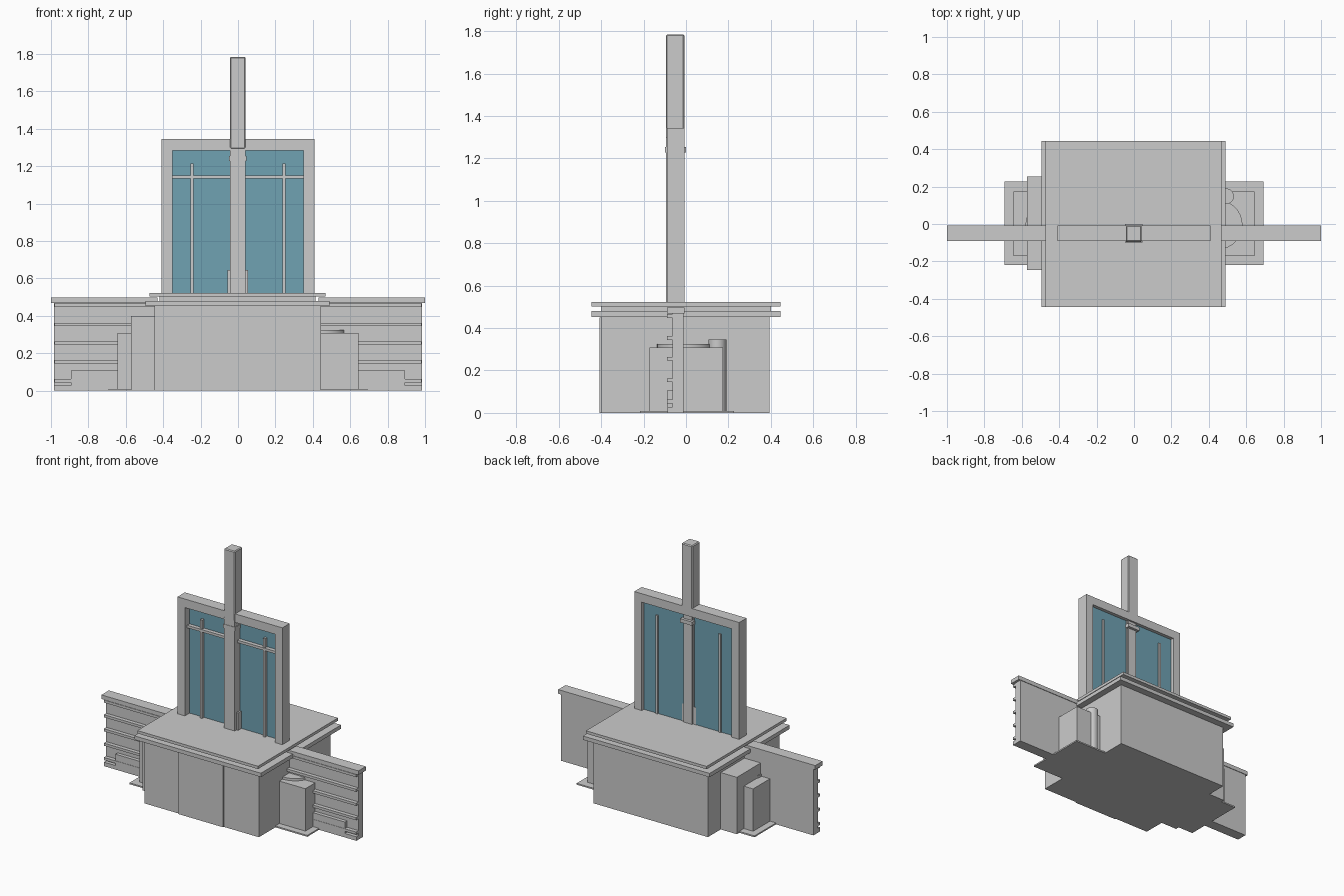
import bpy, bmesh

if "Cube" in bpy.data.objects:
    bpy.data.objects.remove(bpy.data.objects["Cube"])

glass_mat = bpy.data.materials.new("blue_glass")
glass_mat.diffuse_color = (0.16, 0.36, 0.45, 1)
glass_mat.use_nodes = True
glass_mat.node_tree.nodes["Principled BSDF"].inputs["Base Color"].default_value = glass_mat.diffuse_color


def box(name, x, y, z, mat=None, bevel=0):
    """Box given by its (min, max) range on each axis."""
    bm = bmesh.new()
    bmesh.ops.create_cube(bm, size=1)
    for v in bm.verts:
        for i, r in enumerate((x, y, z)):
            v.co[i] = r[0] if v.co[i] < 0 else r[1]
    me = bpy.data.meshes.new(name)
    bm.to_mesh(me)
    bm.free()
    ob = bpy.data.objects.new(name, me)
    bpy.context.collection.objects.link(ob)
    if mat:
        me.materials.append(mat)
    if bevel:
        m = ob.modifiers.new("edge_bevel", 'BEVEL')
        m.width, m.segments = bevel, 1
    return ob


def cylinder(name, x, y, z, radius):
    bpy.ops.mesh.primitive_cylinder_add(vertices=32, radius=radius, depth=z[1] - z[0],
                                        location=(x, y, (z[0] + z[1]) / 2))
    ob = bpy.context.object
    ob.name = name
    bpy.ops.object.shade_smooth_by_angle()


def pair(name, x, y, z, mat=None):
    """Box and its mirror image across x = 0."""
    box("right_" + name, x, y, z, mat)
    box("left_" + name, (-x[1], -x[0]), y, z, mat)


# Main hall with front door panel
box("main_hall", (-0.447, 0.443), (-0.4, 0.395), (0, 0.455))
box("front_panel", (-0.177, 0.17), (-0.408, -0.39), (0, 0.45))

# Layered flat roof
box("lower_roof_slab", (-0.495, 0.49), (-0.445, 0.445), (0.453, 0.48))
box("roof_core", (-0.42, 0.415), (-0.4, 0.4), (0.47, 0.51))
box("upper_roof_slab", (-0.472, 0.467), (-0.445, 0.445), (0.503, 0.523))

# Tall window frame
pair("frame_post", (0.35, 0.408), (-0.09, -0.008), (0.51, 1.345))
box("frame_beam", (-0.35, 0.35), (-0.09, -0.008), (1.285, 1.345))
pair("window_glass", (0.03, 0.35), (-0.038, -0.032), (0.51, 1.285), glass_mat)

# Window bars, front and back
pair("window_mullion", (0.237, 0.253), (-0.06, -0.022), (0.51, 1.215))
pair("window_crossbar", (0.04, 0.35), (-0.065, -0.035), (1.133, 1.151))

# Central tower
box("tower_top", (-0.043, 0.041), (-0.095, -0.008), (1.29, 1.785), bevel=0.006)
box("tower_shaft", (-0.043, 0.041), (-0.095, -0.03), (0.51, 1.3))
box("tower_back_strip", (-0.034, 0.032), (-0.035, -0.02), (0.51, 1.3))
box("tower_base", (-0.055, 0.053), (-0.075, -0.03), (0.51, 0.645))
box("tower_bracket", (-0.05, 0.048), (-0.098, -0.001), (1.228, 1.254)).scale.x = 0.95

# Side wing walls with caps, slats and planters
pair("wing_wall", (0.43, 0.983), (-0.063, -0.012), (0, 0.47))
pair("wing_cap", (0.43, 1.0), (-0.09, -0.008), (0.468, 0.497))
pair("wing_plinth", (0.43, 0.983), (-0.088, -0.02), (0, 0.028))
for i, z in enumerate((0.044, 0.145, 0.246, 0.345, 0.448)):
    pair(f"wing_slat_{i}", (0.43, 0.981), (-0.09, -0.06), (z, z + 0.018))
pair("wing_planter", (0.6, 0.893), (-0.088, -0.06), (0, 0.108))

# Side annexes on thin base plates
pair("annex", (0.43, 0.645), (-0.172, 0.175), (0, 0.308))
pair("base_plate", (0.3, 0.692), (-0.218, 0.227), (0, 0.01))
box("left_tall_annex", (-0.573, -0.44), (-0.245, 0.253), (0, 0.4))

# Round roof discs and rear column
for side, name in ((1, "right"), (-1, "left")):
    cylinder(name + "_annex_disc", side * 0.448, -0.004, (0.3, 0.324), 0.132)
cylinder("right_column", 0.492, 0.148, (0, 0.346), 0.042)
